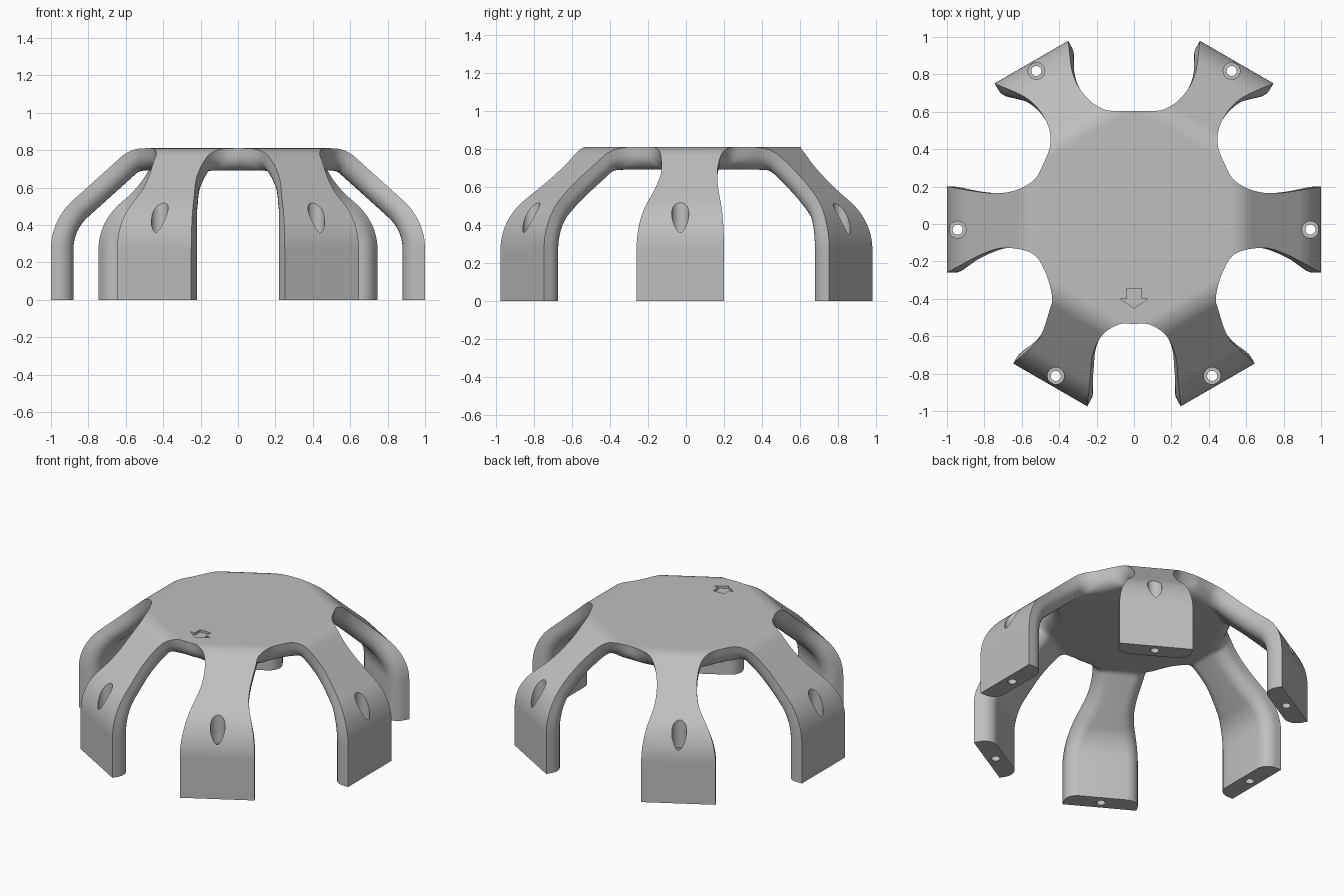
import bpy, bmesh, math
from mathutils import Matrix, Vector

if "Cube" in bpy.data.objects:
    bpy.data.objects.remove(bpy.data.objects["Cube"])

TOP, THICK, FILLET = 0.81, 0.12, 0.08
SLOPE = math.radians(42)
R_TOP, R_LOW, FOOT_H = 0.18, 0.35, 0.27
STEPS, ROWS = 10, 70

# Lengths of the bends and the straight slope along the leg profile
LEN_TOP = R_TOP * SLOPE
DROP = TOP - FOOT_H - R_TOP * (1 - math.cos(SLOPE)) - R_LOW * math.cos(SLOPE)
LEN_LINE = DROP / math.sin(SLOPE)
LEN_LOW = R_LOW * (math.pi / 2 - SLOPE)
REACH = (R_TOP * math.sin(SLOPE) + LEN_LINE * math.cos(SLOPE)
         + R_LOW * (1 - math.sin(SLOPE)))
LENGTH = LEN_TOP + LEN_LINE + LEN_LOW + FOOT_H


def profile(s):
    """Outward offset, height and downward pitch at distance s past the fold."""
    if s <= 0:
        return s, TOP, 0.0
    if s < LEN_TOP:
        t = s / R_TOP
        return R_TOP * math.sin(t), TOP - R_TOP * (1 - math.cos(t)), t
    x, z = R_TOP * math.sin(SLOPE), TOP - R_TOP * (1 - math.cos(SLOPE))
    s -= LEN_TOP
    if s < LEN_LINE:
        return x + s * math.cos(SLOPE), z - s * math.sin(SLOPE), SLOPE
    s -= LEN_LINE
    if s < LEN_LOW:
        t = SLOPE + s / R_LOW
        return REACH - R_LOW * (1 - math.sin(t)), FOOT_H + R_LOW * math.cos(t), t
    return REACH, FOOT_H - (s - LEN_LOW), math.pi / 2


def spline(pts):
    """Smooth plan curve through the points."""
    p = [Vector(q) for q in pts]
    p = [2 * p[0] - p[1]] + p + [2 * p[-1] - p[-2]]
    out = []
    for a, b, c, d in zip(p, p[1:], p[2:], p[3:]):
        for i in range(STEPS):
            t = i / STEPS
            out.append(0.5 * (2 * b + (c - a) * t + (2 * a - 5 * b + 4 * c - d) * t ** 2
                              + (3 * b - a - 3 * c + d) * t ** 3))
    return out + [p[-2]]


# Plan outlines of the gaps between legs (right half), each with its split point
front_gap = spline([(-0.075, -0.535), (0, -0.535), (0.075, -0.535), (0.166, -0.59),
                    (0.22, -0.695), (0.235, -0.83), (0.25, -0.975)])
front_side_gap = spline([(0.645, -0.745), (0.51, -0.615), (0.45, -0.455), (0.438, -0.39),
                         (0.47, -0.267), (0.54, -0.16), (0.684, -0.128), (0.81, -0.16),
                         (1, -0.26)])
back_side_gap = spline([(1, 0.2), (0.78, 0.166), (0.647, 0.176), (0.54, 0.23), (0.49, 0.31),
                        (0.447, 0.43), (0.47, 0.55), (0.567, 0.668), (0.75, 0.754)])
back_gap = spline([(-0.086, 0.604), (0, 0.604), (0.086, 0.604), (0.166, 0.615),
                   (0.257, 0.68), (0.326, 0.80), (0.353, 0.984)])


def half(gap, knot, flip=False):
    """Edge of one leg from the hub to its foot, and the tangent at the hub."""
    i = knot * STEPS
    tangent = gap[i + 1] - gap[i - 1]
    return (gap[i::-1], -tangent) if flip else (gap[i:], tangent)


LEGS = [  # angle, foot distance, left edge, right edge
    (-60, 0.969, half(front_side_gap, 4, True), half(front_gap, 1)),
    (0, 1.0, half(back_side_gap, 4, True), half(front_side_gap, 4)),
    (60, 1.024, half(back_gap, 1), half(back_side_gap, 4)),
]


def lookup(pts, a):
    for p, q in zip(pts, pts[1:]):
        if p.x <= a <= q.x:
            return p.y + (q.y - p.y) * (a - p.x) / max(q.x - p.x, 1e-9)
    return pts[-1].y if a > pts[-1].x else pts[0].y


# Section layers: a short square side, then a rounded inner corner
LAYERS = [(0, 0)]
for i in range(8):
    q = math.pi / 2 * i / 7
    LAYERS.append((THICK - FILLET + FILLET * math.sin(q), FILLET * (1 - math.cos(q))))


def add_leg(bm, angle, foot, left, right, sx):
    d = Vector((math.cos(math.radians(angle)), math.sin(math.radians(angle))))
    t = Vector((-d.y, d.x))
    fold = foot - REACH

    def local(p):
        return Vector((p.dot(d), p.dot(t)))

    def place(u, v, depth):
        x, z, pitch = profile(u - fold)
        p = d * (fold + x - depth * math.sin(pitch)) + t * v
        return Vector((sx * p.x, p.y, z - depth * math.cos(pitch)))

    edges = [([local(p) for p in e[0]], local(e[1])) for e in (left, right)]
    first = max(e[0][0].x for e in edges) + 0.006
    us = [first + (fold + LENGTH - first) * i / ROWS for i in range(ROWS + 1)]
    columns = []
    for side, (pts, tan0) in zip((1, -1), edges):
        path = [pts[0]] + [Vector((u, lookup(pts, fold + profile(u - fold)[0]))) for u in us]
        column = []
        for k, p in enumerate(path):
            tan = tan0 if k == 0 else Vector((1, 0))
            if 0 < k < len(path) - 1:
                tan = path[k + 1] - path[k - 1]
            n = Vector((tan.y, -tan.x)).normalized() * side
            column.append([place(p.x + e * n.x, p.y + e * n.y, dep) for dep, e in LAYERS])
        columns.append(column)
    rings = [[bm.verts.new(c) for c in lt + rt[::-1]] for lt, rt in zip(*columns)]
    for r, s in zip(rings, rings[1:]):
        for j in range(len(r)):
            k = (j + 1) % len(r)
            bm.faces.new((r[j], r[k], s[k], s[j]))
    bm.faces.new(rings[-1])
    return [c[0] for c in columns]


def finish(bm, name):
    bmesh.ops.recalc_face_normals(bm, faces=bm.faces)
    me = bpy.data.meshes.new(name)
    bm.to_mesh(me)
    bm.free()
    ob = bpy.data.objects.new(name, me)
    bpy.context.collection.objects.link(ob)
    return ob


# Six legs joined by a flat hub
bm = bmesh.new()
hub = []
for sx in (1, -1):
    for leg in LEGS:
        hub += add_leg(bm, *leg, sx)
for layer in (0, -1):
    ring = []
    for p in sorted((c[layer] for c in hub), key=lambda c: math.atan2(c.y, c.x)):
        if all((p - q).length > 0.01 for q in ring):
            ring.append(p)
    bm.faces.new([bm.verts.new(p) for p in ring])
bmesh.ops.remove_doubles(bm, verts=bm.verts, dist=0.0002)
body = finish(bm, "six_legged_frame")


def add_cylinder(bm, x, y, r, z0, z1):
    bmesh.ops.create_cone(bm, cap_ends=True, segments=40, radius1=r, radius2=r, depth=z1 - z0,
                          matrix=Matrix.Translation((x, y, (z0 + z1) / 2)))


# Screw holes: wide bores from above, narrow ones through the feet
bores, pilots = bmesh.new(), bmesh.new()
for x, y in ((0.418, -0.812), (0.943, -0.03), (0.522, 0.818)):
    for sx in (1, -1):
        add_cylinder(bores, sx * x, y, 0.045, 0.33, 0.9)
        add_cylinder(pilots, sx * x, y, 0.027, -0.1, 0.4)

# Engraved direction arrow
side = [(0.04, -0.345), (0.04, -0.4), (0.075, -0.4)]
outline = side + [(0, -0.45)] + [(-x, y) for x, y in side[::-1]]
face = bores.faces.new([bores.verts.new((x, y, TOP - 0.015)) for x, y in outline])
ext = bmesh.ops.extrude_face_region(bores, geom=[face])
bmesh.ops.translate(bores, vec=(0, 0, 0.1),
                    verts=[v for v in ext["geom"] if isinstance(v, bmesh.types.BMVert)])

bpy.context.view_layer.objects.active = body
body.select_set(True)
for cutter in (finish(bores, "bore_cutter"), finish(pilots, "pilot_cutter")):
    cutter.hide_render = True
    mod = body.modifiers.new("holes", "BOOLEAN")
    mod.operation, mod.solver, mod.object = "DIFFERENCE", "EXACT", cutter
    bpy.ops.object.modifier_apply(modifier=mod.name)
    bpy.data.objects.remove(cutter)

# Grey plastic
GREY = (0.52, 0.52, 0.52, 1)
mat = bpy.data.materials.new("plain_grey")
mat.use_nodes = True
mat.diffuse_color = GREY
mat.node_tree.nodes["Principled BSDF"].inputs["Base Color"].default_value = GREY
body.data.materials.clear()
body.data.materials.append(mat)
bpy.ops.object.shade_smooth_by_angle(angle=math.radians(30))
